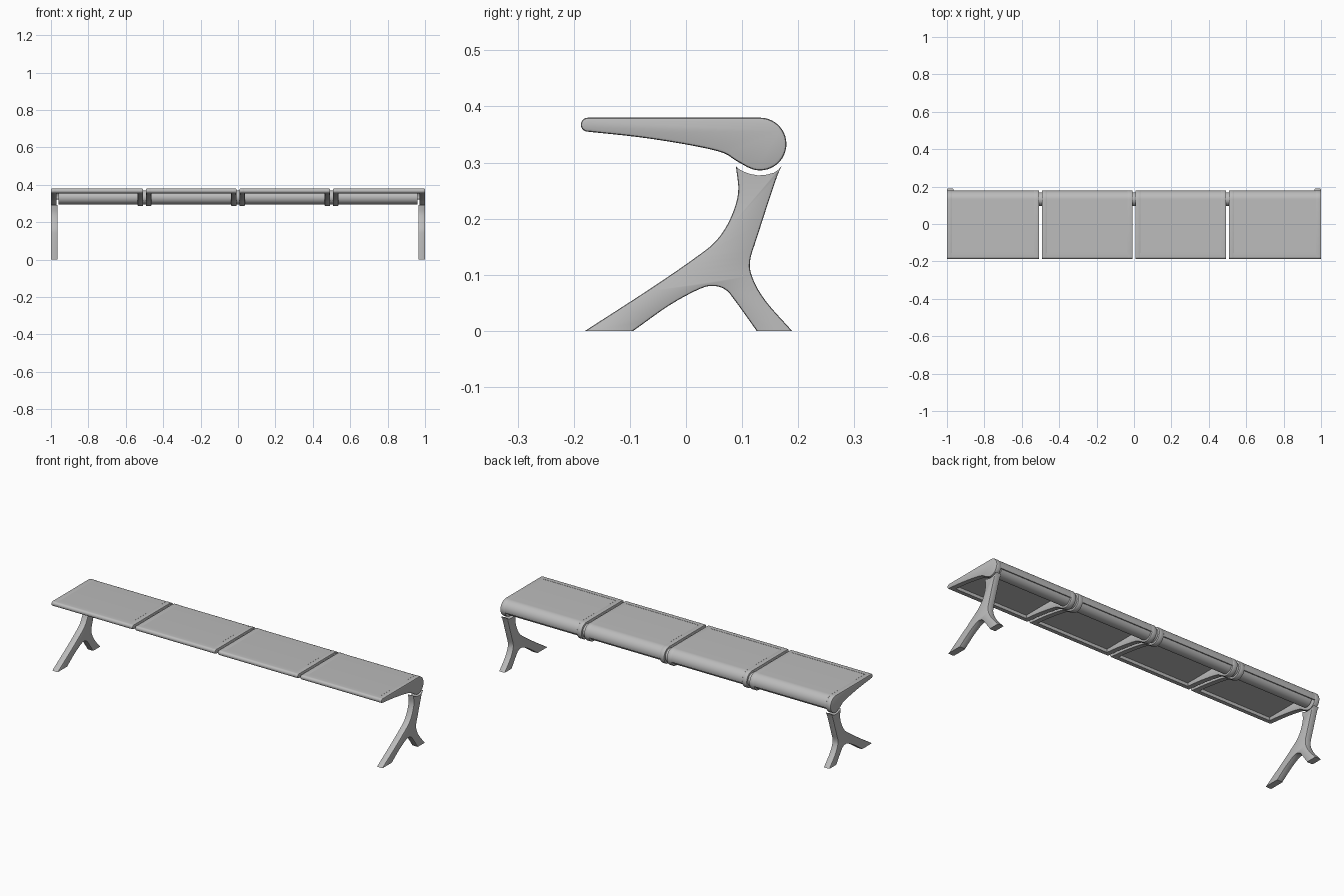
import bpy, bmesh, math
from mathutils import Vector

old = bpy.data.objects.get("Cube")
if old:
    bpy.data.objects.remove(old, do_unlink=True)

GREY = bpy.data.materials.new("satin grey metal")
GREY.use_nodes = True
GREY.diffuse_color = (0.5, 0.5, 0.5, 1)
GREY.node_tree.nodes["Principled BSDF"].inputs["Base Color"].default_value = (0.5, 0.5, 0.5, 1)

BEAM = Vector((0.132, 0.333))   # centre of the rear roll in (y, z)
ROLL = 0.047                    # radius of the rear roll
NOSE = Vector((-0.175, 0.3675)) # centre of the front nose
TIP = 0.0125
TOP = BEAM.y + ROLL


def arc(c, r, a0, a1, n):
    angles = [math.radians(a0 + (a1 - a0) * i / n) for i in range(n + 1)]
    return [Vector((c.x + r * math.cos(a), c.y + r * math.sin(a))) for a in angles]


def spline(pts, sub=4):
    """Smooth path through the points, both ends included."""
    p = [Vector(q) for q in pts]
    p = [2 * p[0] - p[1]] + p + [2 * p[-1] - p[-2]]
    out = []
    for a, b, c, d in zip(p, p[1:], p[2:], p[3:]):
        for i in range(sub):
            t = i / sub
            out.append(0.5 * (2 * b + (c - a) * t + (2 * a - 5 * b + 4 * c - d) * t ** 2
                              + (3 * b - a - 3 * c + d) * t ** 3))
    return out + [p[-2]]


def extrude(name, profile, x0, x1, bevel=0, keep=lambda m: True):
    """Extrude a (y, z) outline along x and round the rims chosen by keep."""
    bm = bmesh.new()
    ends = [[bm.verts.new((x, p[0], p[1])) for p in profile] for x in (x0, x1)]
    caps = [bm.faces.new(e) for e in ends]
    n = len(profile)
    for i in range(n):
        j = (i + 1) % n
        bm.faces.new((ends[0][i], ends[0][j], ends[1][j], ends[1][i]))
    bmesh.ops.recalc_face_normals(bm, faces=bm.faces)
    if bevel:
        rims = [e for f in caps for e in f.edges
                if keep((e.verts[0].co.yz + e.verts[1].co.yz) / 2)]
        bmesh.ops.bevel(bm, geom=rims, offset=bevel, segments=2, profile=0.5,
                        affect='EDGES', clamp_overlap=False)
    mesh = bpy.data.meshes.new(name)
    bm.to_mesh(mesh)
    bm.free()
    mesh.materials.append(GREY)
    obj = bpy.data.objects.new(name, mesh)
    bpy.context.collection.objects.link(obj)
    bpy.ops.object.select_all(action='DESELECT')
    obj.select_set(True)
    bpy.context.view_layer.objects.active = obj
    bpy.ops.object.shade_smooth_by_angle(angle=math.radians(35))
    return obj


# Rib outline: rear roll, flat top, front nose and curved underside
underside = spline([(-0.175, 0.355), (-0.082, 0.345), (0.007, 0.331),
                    (0.064, 0.318), (0.088, 0.304), (0.109, 0.292)])
rib = arc(BEAM, ROLL, -105, 90, 24) + arc(NOSE, TIP, 90, 260, 10) + underside

# Curved top sheet, rolled over at the rear and open below
sheet = (arc(BEAM, ROLL - 0.001, -15, 90, 14) + [Vector((-0.158, TOP - 0.001))]
         + [Vector((-0.158, TOP - 0.01))] + arc(BEAM, ROLL - 0.01, 90, -15, 14))

# Rounded lip along the front edge
lip = arc(NOSE, TIP, 90, 270, 10) + [Vector((-0.155, 0.353)), Vector((-0.155, TOP))]

# Leg outline: saddle, rear side, arch between the feet and front side
saddle = spline([(0.089, 0.293), (0.102, 0.284), (0.129, 0.277), (0.157, 0.282), (0.17, 0.293)], 2)
rear = spline([(0.17, 0.293), (0.159, 0.266), (0.127, 0.168), (0.114, 0.123),
               (0.12, 0.091), (0.143, 0.052), (0.189, 0)])
arch = spline([(0.126, 0), (0.088, 0.053), (0.071, 0.073), (0.05, 0.08),
               (0.025, 0.075), (-0.029, 0.046), (-0.094, 0)])
front = spline([(-0.18, 0), (-0.064, 0.075), (0.016, 0.13), (0.054, 0.161),
                (0.079, 0.2), (0.093, 0.246), (0.089, 0.293)])
leg = saddle + rear[1:] + arch + front[:-1]


def leg_rim(m):
    return m.y > 0.001 and (m - BEAM).length > 0.0605


# Four seat sections with ribs at both ends
GAP, RIB = 0.007, 0.03
for k in range(4):
    x0 = -1 + 0.5 * k + (GAP if k > 0 else 0)
    x1 = -0.5 + 0.5 * k - (GAP if k < 3 else 0)
    label = f"_{k + 1}"
    extrude("right_rib" + label, rib, x0, x0 + RIB, 0.005)
    extrude("left_rib" + label, rib, x1 - RIB, x1, 0.005)
    extrude("seat_sheet" + label, sheet, x0 + RIB - 0.002, x1 - RIB + 0.002)
    extrude("front_lip" + label, lip, x0 + RIB - 0.006, x1 - RIB + 0.006)

# Round beam running through all sections
extrude("rear_beam", arc(BEAM, 0.037, 0, 345, 23), -0.96, 0.96)

# Legs at both ends
for side, x in (("right", -1), ("left", 0.965)):
    extrude(side + "_leg", leg, x, x + 0.035, 0.004, leg_rim)
